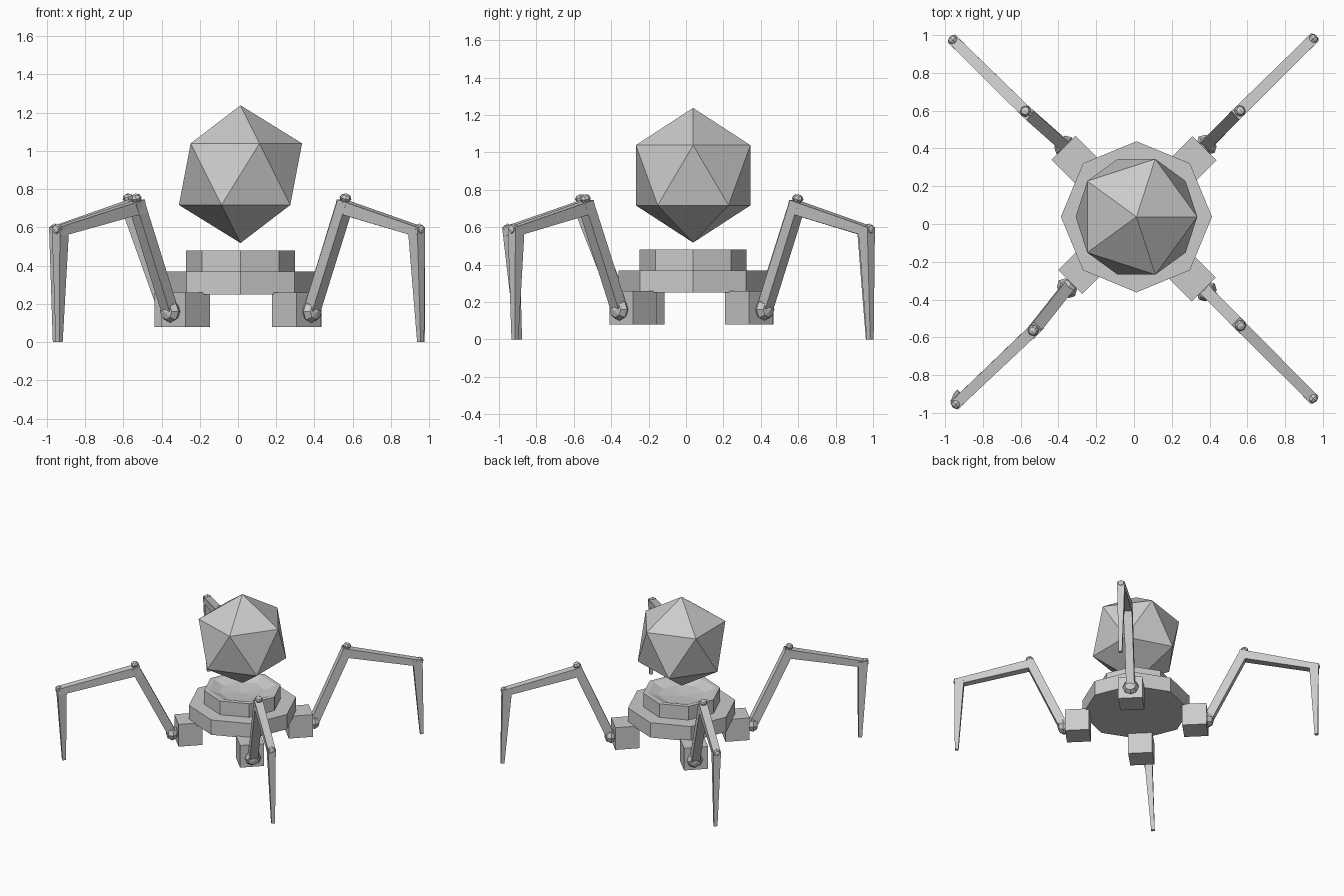
import bpy, bmesh
from math import pi
from mathutils import Vector, Matrix

if "Cube" in bpy.data.objects:
    bpy.data.objects.remove(bpy.data.objects["Cube"])

CX, CY = 0.013, 0.038          # axis of the body


def finish(bm, name):
    bmesh.ops.recalc_face_normals(bm, faces=bm.faces)
    me = bpy.data.meshes.new(name)
    bm.to_mesh(me)
    bm.free()
    ob = bpy.data.objects.new(name, me)
    bpy.context.collection.objects.link(ob)
    return ob


def disc(name, r, z0, z1):
    bm = bmesh.new()
    bmesh.ops.create_cone(bm, cap_ends=True, segments=8, radius1=r, radius2=r, depth=z1 - z0,
                          matrix=Matrix.Translation((CX, CY, (z0 + z1) / 2)))
    return bm


def limb(name, a, b, out, wa, wb, ta, tb):
    """Tapered box from a to b; w = width across the leg, t = thickness in the leg plane."""
    a, b = Vector(a), Vector(b)
    side = Vector((-out.y, out.x, 0)).normalized()
    up = side.cross((b - a).normalized()).normalized()
    bm = bmesh.new()
    rings = []
    for p, w, t in ((a, wa, ta), (b, wb, tb)):
        rings.append([bm.verts.new(p + side * w / 2 * i + up * t / 2 * j)
                      for i, j in ((-1, -1), (1, -1), (1, 1), (-1, 1))])
    lo, hi = rings
    bm.faces.new(lo)
    bm.faces.new(hi)
    for i in range(4):
        bm.faces.new((lo[i], lo[(i + 1) % 4], hi[(i + 1) % 4], hi[i]))
    return finish(bm, name)


def ball(name, p, r, out, squash=1.0):
    """Low-poly joint with its poles along the leg direction."""
    bm = bmesh.new()
    rot = Vector((0, 0, 1)).rotation_difference(out.normalized()).to_matrix().to_4x4()
    bmesh.ops.create_uvsphere(bm, u_segments=8, v_segments=4, radius=r,
                              matrix=Matrix.Translation(p) @ rot @ Matrix.Diagonal((1, 1, squash, 1)))
    return finish(bm, name)


# floating faceted head
bm = bmesh.new()
bmesh.ops.create_icosphere(bm, subdivisions=1, radius=0.36,
                           matrix=Matrix.Translation((CX, CY, 0.878)))
finish(bm, "head")

# base plate
finish(disc("base", 0.40, 0.25, 0.37), "base_plate")

# collar with a shallow dished top
bm = disc("collar", 0.286, 0.365, 0.48)
top = max(bm.faces, key=lambda f: f.calc_center_median().z)
bmesh.ops.inset_region(bm, faces=[top], thickness=0.035)
for depth, inset in ((0.03, 0.08),):
    bmesh.ops.inset_region(bm, faces=[top], thickness=inset, depth=-depth)
dip = bmesh.ops.poke(bm, faces=[top])["verts"]
for v in dip:
    v.co.z -= 0.015
finish(bm, "collar")

# legs: hip block centre, hip, knee, ankle, foot (plan positions)
LEGS = {
    "back_right": ((.309, .337), (.385, .420), (.552, .590), (.940, .972), (.958, .985)),
    "back_left": ((-.310, .340), (-.370, .415), (-.565, .588), (-.950, .966), (-.950, .980)),
    "front_left": ((-.274, -.243), (-.355, -.340), (-.525, -.555), (-.935, -.945), (-.935, -.895)),
    "front_right": ((.306, -.283), (.385, -.357), (.555, -.530), (.940, -.915), (.955, -.915)),
}
for name, (block, hip, knee, ankle, foot) in LEGS.items():
    out = Vector((*ankle, 0)) - Vector((*hip, 0))
    side_out = out.normalized()

    # hip block under the base plate
    bm = bmesh.new()
    bmesh.ops.create_cube(bm, size=0.18, matrix=Matrix.Translation((*block, 0.17))
                          @ Matrix.Rotation(pi / 4, 4, 'Z'))
    finish(bm, name + "_hip_block")

    h, k = Vector((*hip, 0.16)), Vector((*knee, 0.705))
    a, f = Vector((*ankle, 0.58)), Vector((*foot, 0.0))
    ball(name + "_hip_joint", h, 0.06, side_out, 0.75)
    limb(name + "_thigh", h, k + (k - h).normalized() * 0.03, out, .062, .062, .065, .065)
    limb(name + "_upper_shin", k - (a - k).normalized() * 0.03, a + (a - k).normalized() * 0.02,
         out, .062, .055, .07, .05)
    limb(name + "_lower_shin", a + Vector((0, 0, .02)) - side_out * 0.01, f,
         out, .058, .026, .07, .026)

    # small pivots on knee and ankle
    ball(name + "_knee_joint", k + Vector((0, 0, .048)) + side_out * 0.012, 0.03,
         Vector((0, 0, 1)) + side_out * 0.3, 0.8)
    ball(name + "_ankle_joint", a + Vector((0, 0, .01)) + side_out * 0.012, 0.03, side_out, 0.8)
